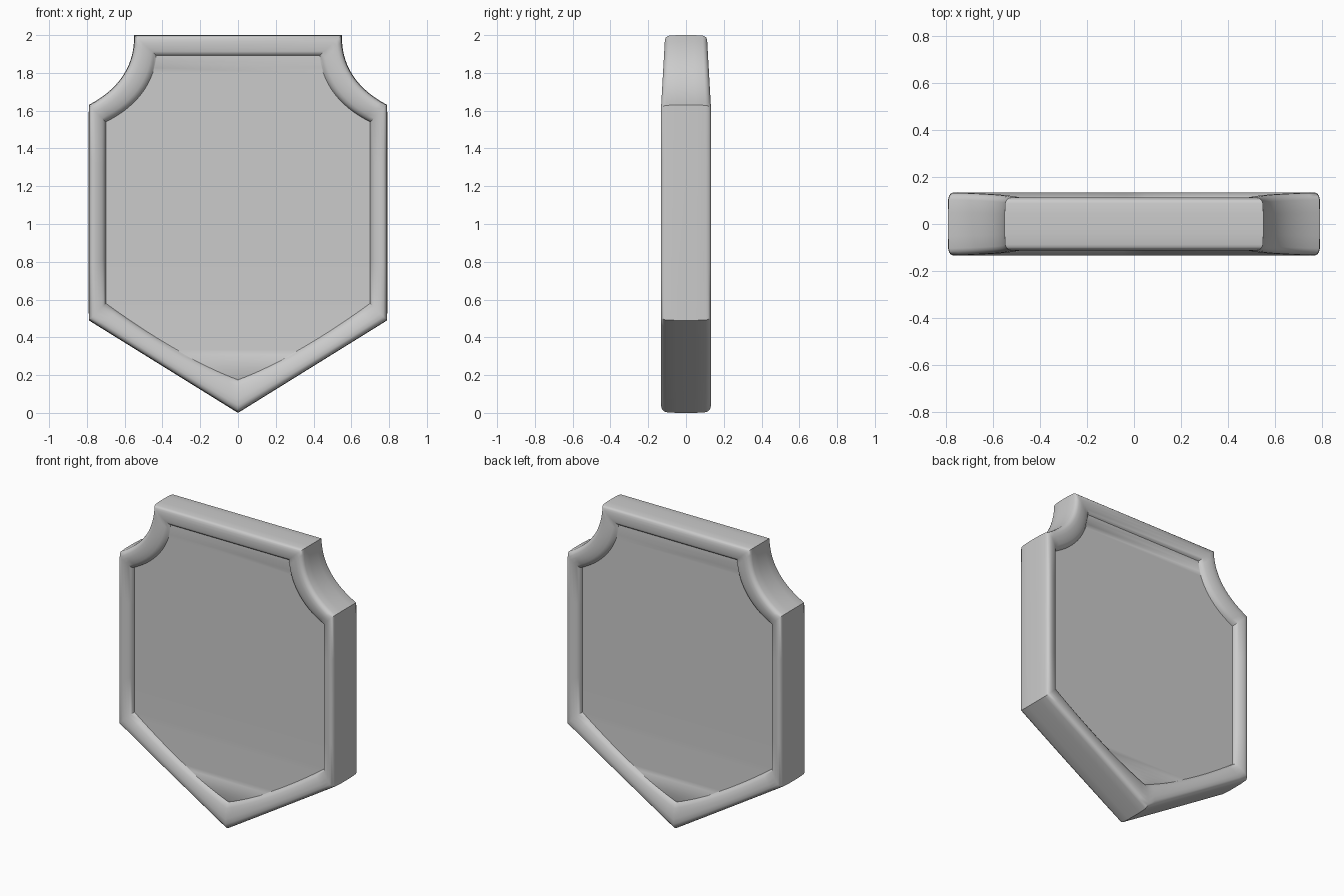
import bpy, bmesh, math

if "Cube" in bpy.data.objects:
    bpy.data.objects.remove(bpy.data.objects["Cube"])

def bezier(a, b, c, n):
    return [tuple((1-t)**2*p + 2*t*(1-t)*q + t*t*r for p, q, r in zip(a, b, c))
            for t in (i/n for i in range(n + 1))]

N = 14
# Right half outlines (x, z), from top corner to bottom tip
outer = (bezier((.55, 2), (.545, 1.76), (.79, 1.63), N)
         + bezier((.79, 1.63), (.793, 1.06), (.79, .49), 4)[1:]
         + bezier((.79, .49), (.395, .245), (0, 0), N)[1:])
inner = (bezier((.43, 1.89), (.46, 1.66), (.70, 1.54), N)
         + bezier((.70, 1.54), (.70, 1.06), (.70, .58), 4)[1:]
         + bezier((.70, .58), (.30, .29), (0, .18), N)[1:])

# Rim cross-section: (blend towards inner outline, half thickness)
half = [(1, .086), (.97, .098), (.9, .111), (.78, .120), (.6, .128), (.4, .133),
        (.22, .133), (.12, .128), (.05, .118), (.02, .105), (0, .05)]
section = [(t, -y) for t, y in half] + [(t, y) for t, y in reversed(half)]

def ring(bm, t, y):
    pts = []
    for (ox, oz), (ix, iz) in zip(outer, inner):
        x, z = ox + (ix - ox)*t, oz + (iz - oz)*t
        k = 1 - .17*max(0, (z - 1.6)/.4)          # rim thins towards the top
        yy = y*k
        if t == 1:                                # panel swells at the lower point
            yy = y*(1 + .17*max(0, (.58 - z)/.4))
        pts.append((x, yy, z))
    right = [bm.verts.new(p) for p in pts]
    left = [bm.verts.new((-x, yy, z)) for x, yy, z in pts[:-1]]
    return right, left

bm = bmesh.new()
rings = [ring(bm, t, y) for t, y in section]
loops = [r + l[::-1] for r, l in rings]

# Rim and outer wall
for a, b in zip(loops, loops[1:]):
    for i in range(len(a)):
        j = (i + 1) % len(a)
        bm.faces.new((a[i], a[j], b[j], b[i]))

# Recessed panels, front and back
for right, left in (rings[0], rings[-1]):
    for i in range(len(left) - 1):
        bm.faces.new((left[i], right[i], right[i+1], left[i+1]))
    bm.faces.new((left[-1], right[-2], right[-1]))

bmesh.ops.recalc_face_normals(bm, faces=bm.faces)
mesh = bpy.data.meshes.new("shield_plaque")
bm.to_mesh(mesh)
bm.free()
shield = bpy.data.objects.new("shield_plaque", mesh)
bpy.context.collection.objects.link(shield)
bpy.context.view_layer.objects.active = shield
shield.select_set(True)
bpy.ops.object.shade_smooth_by_angle(angle=math.radians(32))
